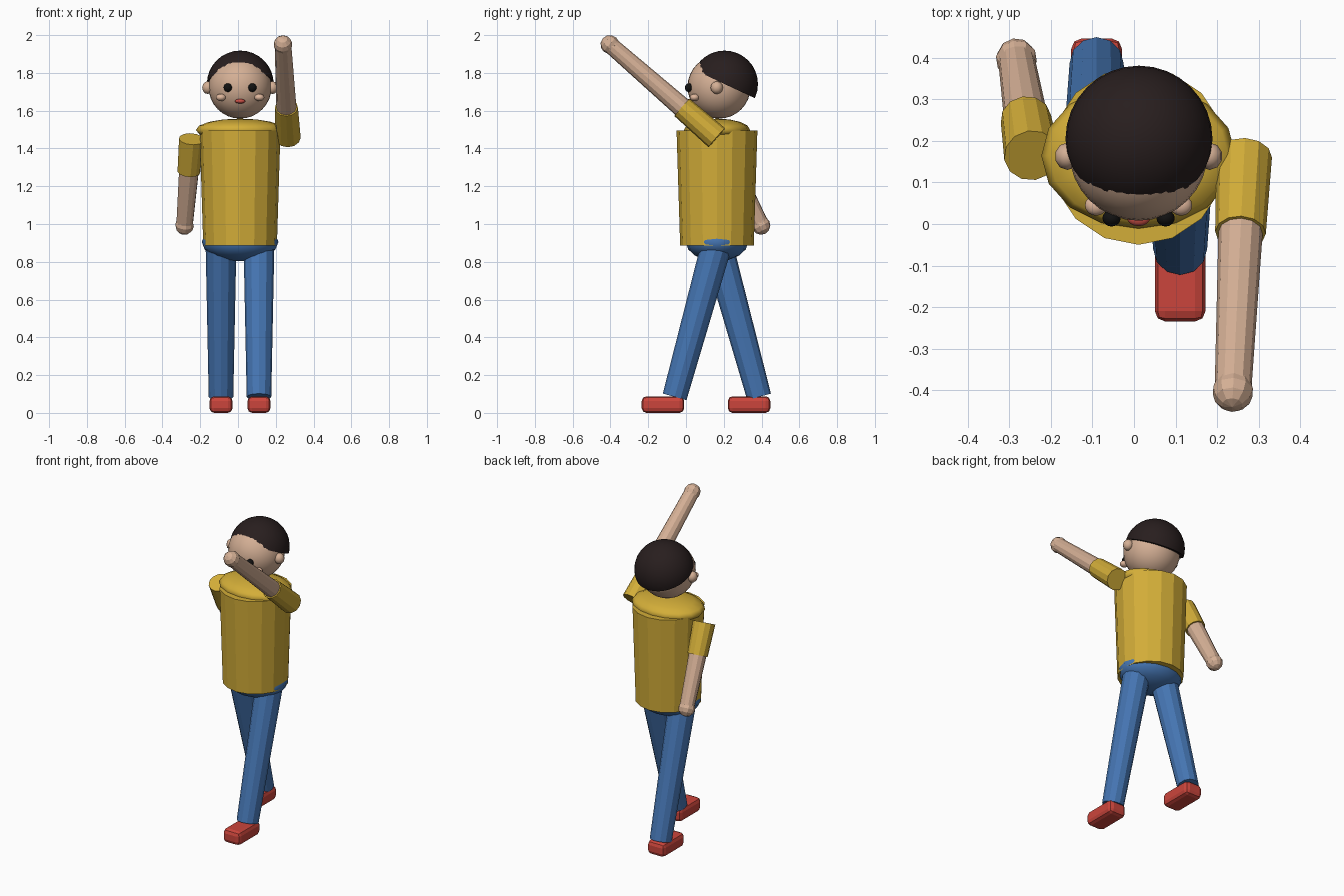
import bpy, bmesh, math
from mathutils import Vector, Matrix

if "Cube" in bpy.data.objects:
    bpy.data.objects.remove(bpy.data.objects["Cube"], do_unlink=True)


def material(name, rgb):
    m = bpy.data.materials.new(name)
    m.use_nodes = True
    m.diffuse_color = (*rgb, 1)
    m.node_tree.nodes["Principled BSDF"].inputs["Base Color"].default_value = (*rgb, 1)
    return m


skin = material("skin", (0.66, 0.43, 0.30))
cheek_skin = material("cheek_skin", (0.74, 0.47, 0.33))
yellow = material("shirt_yellow", (0.65, 0.42, 0.04))
blue = material("trouser_blue", (0.06, 0.18, 0.45))
red = material("shoe_red", (0.60, 0.06, 0.045))
lip = material("lip_red", (0.60, 0.08, 0.06))
dark = material("hair_dark", (0.021, 0.013, 0.013))
black = material("eye_black", (0.006, 0.006, 0.006))


def finish(bm, name, mat, smooth=False):
    mesh = bpy.data.meshes.new(name)
    for f in bm.faces:
        f.smooth = smooth
    bm.to_mesh(mesh)
    bm.free()
    mesh.materials.append(mat)
    ob = bpy.data.objects.new(name, mesh)
    bpy.context.collection.objects.link(ob)
    return ob


def ball(name, mat, centre, radii, segs=16, rings=8, smooth=True, axis=None):
    bm = bmesh.new()
    bmesh.ops.create_uvsphere(bm, u_segments=segs, v_segments=rings, radius=1)
    turn = Vector(axis).to_track_quat("Z", "Y").to_matrix().to_4x4() if axis else Matrix()
    bm.transform(Matrix.Translation(centre) @ turn @ Matrix.Diagonal((*radii, 1)))
    return finish(bm, name, mat, smooth)


def limb(name, mat, start, end, r1, r2, sides=12):
    """Tapered tube from start to end."""
    a, b = Vector(start), Vector(end)
    bm = bmesh.new()
    bmesh.ops.create_cone(bm, cap_ends=True, segments=sides, radius1=r1, radius2=r2,
                          depth=(b - a).length)
    turn = (b - a).to_track_quat("Z", "Y").to_matrix().to_4x4()
    bm.transform(Matrix.Translation((a + b) / 2) @ turn)
    return finish(bm, name, mat)


MID, DEPTH = 0.011, 0.164   # body axis

# Torso, shoulders and hips
limb("shirt_body", yellow, (MID, DEPTH, 0.886), (MID, DEPTH, 1.494), 0.195, 0.214, 16)
ball("shoulders", yellow, (MID, DEPTH, 1.498), (0.234, 0.175, 0.06))
ball("hips", blue, (MID, DEPTH, 0.905), (0.203, 0.165, 0.102))

# Head with tilted cap of hair
ball("head", skin, (MID, 0.175, 1.726), (0.167, 0.167, 0.168), 32, 16)
bm = bmesh.new()
bmesh.ops.create_uvsphere(bm, u_segments=32, v_segments=16, radius=0.177)
tilt = math.radians(25)
cut = bmesh.ops.bisect_plane(bm, geom=bm.verts[:] + bm.edges[:] + bm.faces[:], plane_co=(0, 0, 0),
                             plane_no=(0, math.sin(tilt), math.cos(tilt)), clear_inner=True)
rim = [e for e in cut["geom_cut"] if isinstance(e, bmesh.types.BMEdge)]
bmesh.ops.contextual_create(bm, geom=rim)
bm.transform(Matrix.Translation((MID + 0.001, 0.204, 1.741)))
hair = finish(bm, "hair", dark, True)
bpy.context.view_layer.objects.active = hair
hair.select_set(True)
bpy.ops.object.shade_smooth_by_angle()
hair.select_set(False)

# Face
ball("mouth", lip, (MID, 0.015, 1.65), (0.028, 0.02, 0.012))
for side, s in (("left", 1), ("right", -1)):
    ball(side + "_eye", black, (MID + s * 0.065, 0.014, 1.722), (0.022, 0.02, 0.023))
    ball(side + "_cheek", cheek_skin, (MID + s * 0.102, 0.045, 1.67), (0.027, 0.025, 0.019))
    ball(side + "_ear", skin, (MID + s * 0.171, 0.163, 1.722), (0.031, 0.033, 0.034), 10, 6)

# Arms: shoulder, hand, share of the arm covered by the sleeve
arms = {
    "left": ((0.265, 0.163, 1.457), (0.238, -0.403, 1.95), 0.325),
    "right": ((-0.246, 0.165, 1.45), (-0.283, 0.397, 0.993), 0.38),
}
for side, (shoulder, hand, share) in arms.items():
    a, b = Vector(shoulder), Vector(hand)
    cuff = a.lerp(b, share)
    limb(side + "_sleeve", yellow, a, cuff, 0.067, 0.061)
    limb(side + "_arm", skin, a.lerp(b, share * 0.6), b, 0.055, 0.044)
    ball(side + "_hand", skin, b, (0.05, 0.05, 0.05), 10, 6, False, axis=b - a)

# Legs and shoes: x, ankle y, shoe centre y
for side, x, ankle_y, shoe_y in (("left", 0.111, -0.06, -0.122), ("right", -0.09, 0.387, 0.334)):
    limb(side + "_leg", blue, (x, DEPTH + (ankle_y - DEPTH) * 0.04, 0.865), (x, ankle_y, 0.085),
         0.081, 0.065)
    bm = bmesh.new()
    bmesh.ops.create_cube(bm, size=1)
    bm.transform(Matrix.Translation((x, shoe_y, 0.044)) @ Matrix.Diagonal((0.122, 0.225, 0.088, 1)))
    bmesh.ops.bevel(bm, geom=bm.edges[:], offset=0.025, segments=2, profile=0.5, affect="EDGES")
    finish(bm, side + "_shoe", red)
